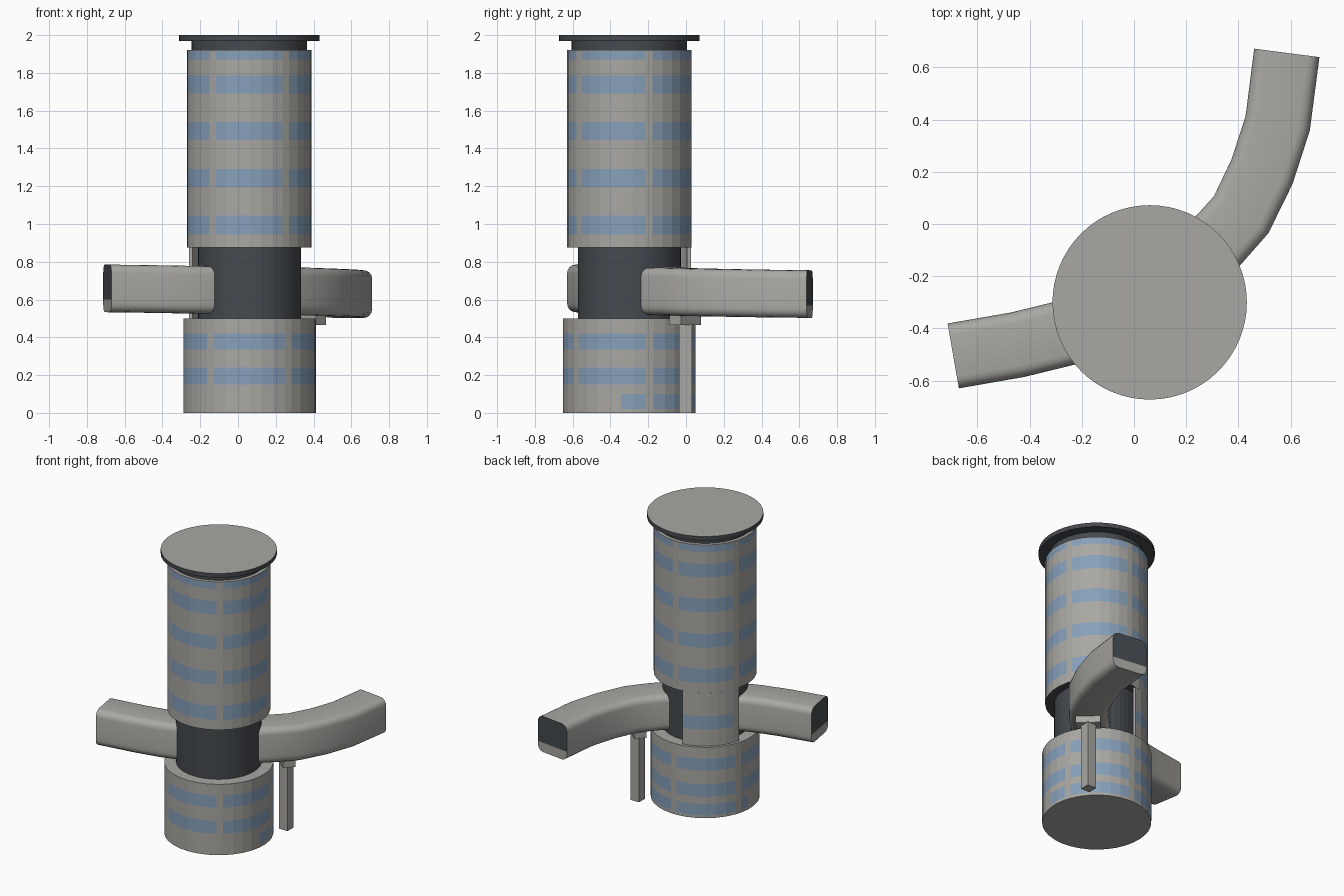
import bpy, bmesh
from math import sin, cos, radians, pi
from mathutils import Vector

if "Cube" in bpy.data.objects:
    bpy.data.objects.remove(bpy.data.objects["Cube"], do_unlink=True)

CX, CY = 0.06, -0.30          # tower axis


def material(name, rgb):
    m = bpy.data.materials.new(name)
    m.use_nodes = True
    m.diffuse_color = (*rgb, 1)
    m.node_tree.nodes["Principled BSDF"].inputs["Base Color"].default_value = (*rgb, 1)
    return m


MATS = [material("warm_grey_concrete", (0.40, 0.39, 0.365)),
        material("blue_glass", (0.24, 0.35, 0.49)),
        material("dark_slate", (0.06, 0.068, 0.077))]
GREY, GLASS, DARK = range(3)


def finish(name, bm, smooth=False):
    bmesh.ops.recalc_face_normals(bm, faces=bm.faces)
    mesh = bpy.data.meshes.new(name)
    bm.to_mesh(mesh)
    bm.free()
    for m in MATS:
        mesh.materials.append(m)
    ob = bpy.data.objects.new(name, mesh)
    bpy.context.collection.objects.link(ob)
    if smooth:
        bpy.ops.object.select_all(action="DESELECT")
        ob.select_set(True)
        bpy.context.view_layer.objects.active = ob
        bpy.ops.object.shade_smooth_by_angle(angle=radians(35))
    return ob


def polar(r, deg, z):
    a = radians(deg)
    return (CX + r * cos(a), CY + r * sin(a), z)


# Five bays per turn: each has six glazed facets and one narrow pier
BAY, PIER = 72, 7.2
STEP = (BAY - PIER) / 6
ANGLES = [18 + PIER / 2 + BAY * b + STEP * i for b in range(5) for i in range(7)]


def drum(name, r, z0, z1, bands, bottom=GREY, partial=()):
    """Cylinder with window bands; bands listed in partial only glaze the rear."""
    levels = sorted({z0, z1, *[z for band in bands for z in band]})
    bm = bmesh.new()
    rings = [[bm.verts.new(polar(r, a, z)) for a in ANGLES] for z in levels]
    n = len(ANGLES)
    for k in range(len(levels) - 1):
        band = (levels[k], levels[k + 1])
        for i in range(n):
            j = (i + 1) % n
            f = bm.faces.new((rings[k][i], rings[k][j], rings[k + 1][j], rings[k + 1][i]))
            mid = (ANGLES[i] + STEP / 2) % 360
            rear = mid < 180 or mid > 348
            if band in bands and i % 7 < 6 and (rear or band not in partial):
                f.material_index = GLASS
    bm.faces.new(rings[0]).material_index = bottom
    bm.faces.new(rings[-1])
    return finish(name, bm)


def disc(name, r, z0, z1, sides=64, top=DARK):
    bm = bmesh.new()
    bmesh.ops.create_cone(bm, cap_ends=True, segments=sides, radius1=r, radius2=r, depth=z1 - z0)
    bmesh.ops.translate(bm, verts=bm.verts, vec=(CX, CY, (z0 + z1) / 2))
    for f in bm.faces:
        f.material_index = top if f.normal.z > 0.9 else DARK
    return finish(name, bm)


def box(name, size, centre, turn=0):
    bm = bmesh.new()
    bmesh.ops.create_cube(bm, size=1)
    bmesh.ops.scale(bm, verts=bm.verts, vec=size)
    ob = finish(name, bm)
    ob.location = centre
    ob.rotation_euler.z = turn
    return ob


# Tower drums
ground = (0.02, 0.10)
drum("lower_drum", 0.35, 0, 0.5, [ground, (0.15, 0.24), (0.335, 0.42)], partial=[ground])
drum("upper_drum", 0.33, 0.875, 1.92,
     [(0.945, 1.045), (1.195, 1.29), (1.445, 1.54), (1.69, 1.785), (1.87, 1.915)], bottom=DARK)

# Recessed neck and overhanging roof
disc("recessed_neck", 0.273, 0.5, 0.875, 50)
disc("roof_neck", 0.305, 1.92, 1.97)
disc("roof_disc", 0.372, 1.97, 2.0, top=GREY)

# Curved rear wall across the neck, with one window band
bm = bmesh.new()
wall_angles = [99 + (158.4 - 99) * i / 6 for i in range(7)] + [165.6]
levels = (0.5, 0.615, 0.71, 0.875)
outer, inner = [[[bm.verts.new(polar(r, a, z)) for a in wall_angles] for z in levels]
                for r in (0.33, 0.31)]
for k in range(3):
    for i in range(7):
        for side in (outer, inner):
            f = bm.faces.new((side[k][i], side[k][i + 1], side[k + 1][i + 1], side[k + 1][i]))
            if side is outer and k == 1 and i < 6:
                f.material_index = GLASS
    for e in (0, 7):
        bm.faces.new((outer[k][e], inner[k][e], inner[k + 1][e], outer[k + 1][e]))
finish("rear_wall", bm)

# Elevated tunnel swept through the neck
PATH = [(-0.692, -0.505), (-0.445, -0.462), (-0.265, -0.418), (0.0, -0.325), (0.18, -0.205),
        (0.325, -0.06), (0.41, 0.035), (0.49, 0.20), (0.55, 0.385), (0.585, 0.655)]
HALF, RAD, FLOOR = 0.126, 0.045, -0.06


def corner(sx, sz, start):
    c = HALF - RAD
    return [(sx * c + RAD * cos(radians(start + 22.5 * i)),
             sz * c + RAD * sin(radians(start + 22.5 * i))) for i in range(5)]


upper = [(HALF, FLOOR)] + corner(1, 1, 0) + corner(-1, 1, 90) + [(-HALF, FLOOR)]
section = upper + corner(-1, -1, 180) + corner(1, -1, 270)
bm = bmesh.new()
pts = [Vector(p) for p in PATH]
rings = []
for i, p in enumerate(pts):
    t = Vector((0, 0))
    if i:
        t += (p - pts[i - 1]).normalized()
    if i < len(pts) - 1:
        t += (pts[i + 1] - p).normalized()
    t.normalize()
    z = 0.659 - 0.03 * i / (len(pts) - 1)
    rings.append([bm.verts.new((p.x + t.y * u, p.y - t.x * u, z + v)) for u, v in section])
n = len(section)
for a, b in zip(rings, rings[1:]):
    for i in range(n):
        j = (i + 1) % n
        bm.faces.new((a[i], a[j], b[j], b[i]))
m = len(upper)
for ring in (rings[0], rings[-1]):
    bm.faces.new(ring[:m]).material_index = DARK      # opening
    bm.faces.new(ring[m - 1:] + ring[:1])             # floor slab
finish("tunnel", bm, smooth=True)

# Support under the tunnel
box("support_post", (0.068, 0.068, 0.47), (0.378, -0.002, 0.235))
box("support_bracket", (0.08, 0.16, 0.05), (0.38, -0.003, 0.49), radians(48))
